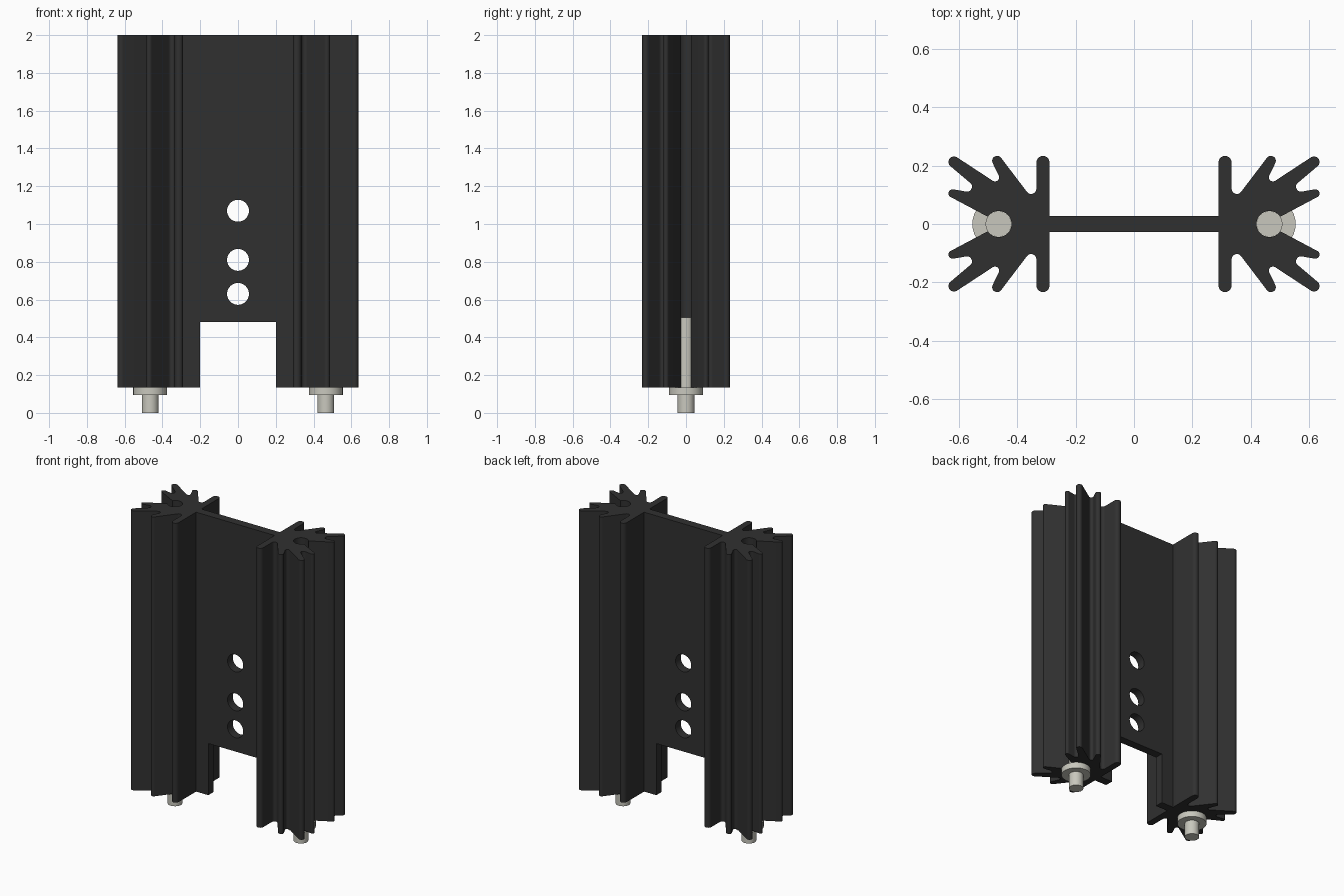
import bpy, bmesh, math

cube = bpy.data.objects.get("Cube")
if cube:
    bpy.data.objects.remove(cube)

BOTTOM, TOP = 0.135, 2.0
PIN_X, HOLE_R = 0.465, 0.045


def material(name, rgb):
    m = bpy.data.materials.new(name)
    m.use_nodes = True
    m.diffuse_color = (*rgb, 1)
    bsdf = m.node_tree.nodes["Principled BSDF"]
    bsdf.inputs["Base Color"].default_value = (*rgb, 1)
    bsdf.inputs["Roughness"].default_value = 0.6
    return m


black = material("black anodised", (0.03, 0.03, 0.03))
metal = material("pale metal", (0.58, 0.575, 0.51))


def arc(cx, cy, r, a0, a1, steps=8):
    angles = [math.radians(a0 + (a1 - a0) * i / steps) for i in range(steps + 1)]
    return [(cx + r * math.cos(a), cy + r * math.sin(a)) for a in angles]


def finish(ob, mat):
    ob.data.materials.clear()
    ob.data.materials.append(mat)
    bpy.ops.object.select_all(action="DESELECT")
    ob.select_set(True)
    bpy.context.view_layer.objects.active = ob
    bpy.ops.object.shade_smooth_by_angle(angle=math.radians(30))


def extrusion(name, loops, half_depth, location, rotation, mat):
    """Filled outline (with optional holes) extruded both ways, as a mesh."""
    curve = bpy.data.curves.new(name, "CURVE")
    curve.dimensions = "2D"
    curve.fill_mode = "BOTH"
    curve.extrude = half_depth
    for loop in loops:
        spline = curve.splines.new("POLY")
        spline.points.add(len(loop) - 1)
        for p, (x, y) in zip(spline.points, loop):
            p.co = (x, y, 0, 1)
        spline.use_cyclic_u = True
    ob = bpy.data.objects.new(name, curve)
    bpy.context.collection.objects.link(ob)
    ob.location, ob.rotation_euler = location, rotation
    bpy.ops.object.select_all(action="DESELECT")
    ob.select_set(True)
    bpy.context.view_layer.objects.active = ob
    bpy.ops.object.convert(target="MESH")
    ob = bpy.context.object
    bm = bmesh.new()
    bm.from_mesh(ob.data)
    bmesh.ops.remove_doubles(bm, verts=bm.verts, dist=1e-5)
    bmesh.ops.recalc_face_normals(bm, faces=bm.faces)
    bm.to_mesh(ob.data)
    bm.free()
    finish(ob, mat)


# Finned profile: rounded tips alternate with rounded valleys
half = []
for a in [
    (0.3125, 0.2115, 0.0225, 180, 0),     # flange tip
    (0.353, 0.121, 0.018, 180, 323),
    (0.470, 0.217, 0.017, 143, -21),      # inner fin
    (0.477, 0.160, 0.014, 159, 302),
    (0.618, 0.213, 0.019, 122, -56),      # diagonal fin
    (0.573, 0.128, 0.017, 124, 278),
    (0.623, 0.105, 0.014, 98, -61),       # outer fin
]:
    half += arc(*a)
half += arc(PIN_X, 0, HOLE_R, 34, 180, 12)  # open pin bore
profile = half + [(x, -y) for x, y in reversed(half[:-1])]

for side, s in (("left", 1), ("right", -1)):
    extrusion(side + "_finned_column", [[(s * x, y) for x, y in profile]],
              (TOP - BOTTOM) / 2, (0, 0, (TOP + BOTTOM) / 2), (0, 0, 0), black)

# Centre web with a notch at the foot and three round holes
web = [(-0.29, BOTTOM), (-0.2, BOTTOM), (-0.2, 0.48), (0.2, 0.48),
       (0.2, BOTTOM), (0.29, BOTTOM), (0.29, TOP), (-0.29, TOP)]
holes = [arc(0, z, 0.058, 0, 360, 32)[:-1] for z in (0.63, 0.81, 1.07)]
extrusion("centre_web", [web] + holes, 0.028, (0, 0, 0),
          (math.pi / 2, 0, 0), black)

# Mounting pins with collars
for side, s in (("left", 1), ("right", -1)):
    for part, r, z0, z1 in (("pin", 0.0445, 0, 0.505),
                            ("pin_collar", 0.09, 0.095, BOTTOM)):
        bpy.ops.mesh.primitive_cylinder_add(
            vertices=32, radius=r, depth=z1 - z0,
            location=(s * PIN_X, 0, (z0 + z1) / 2))
        ob = bpy.context.object
        ob.name = side + "_" + part
        finish(ob, metal)
